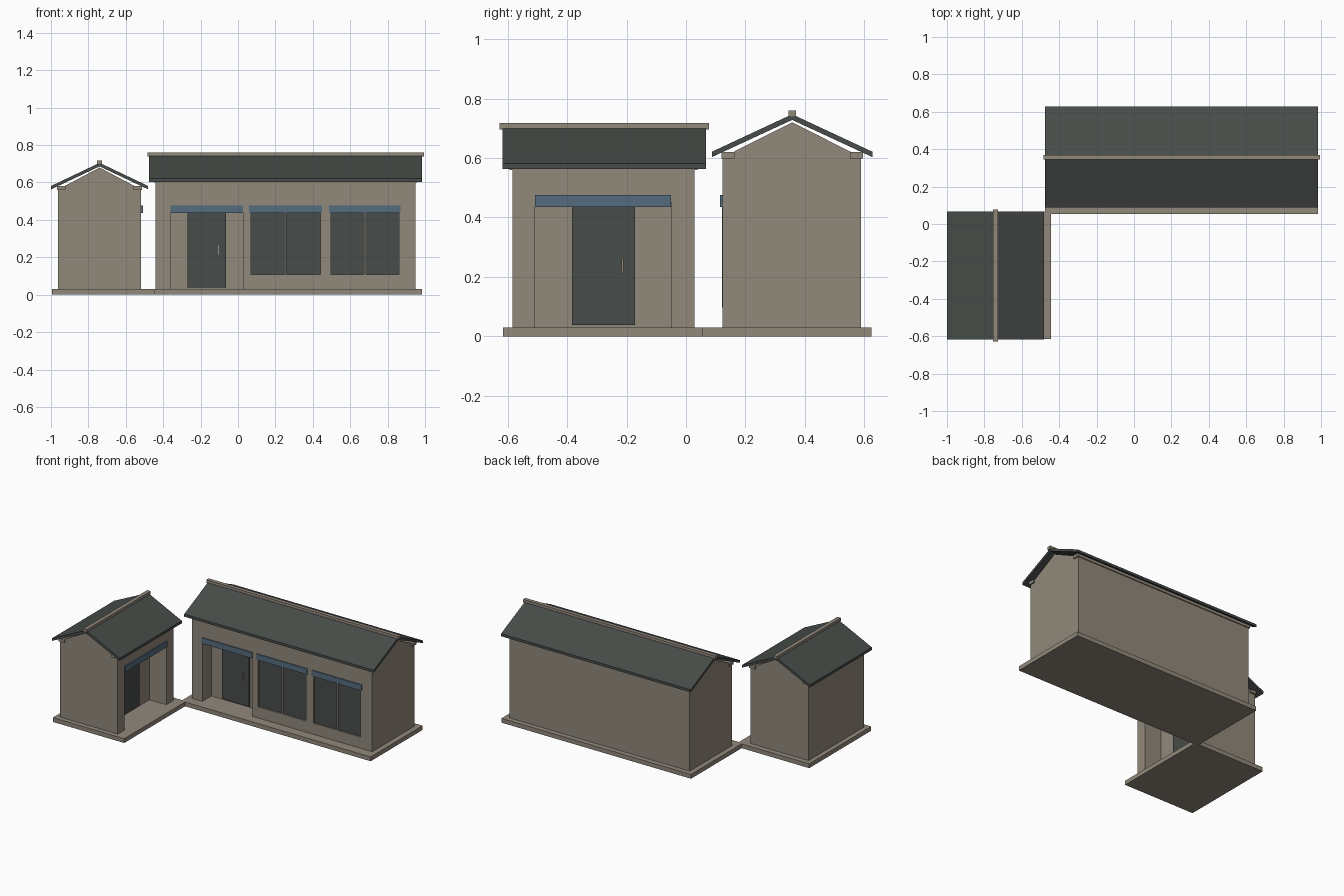
import bpy, bmesh
from mathutils import Matrix, Vector

if "Cube" in bpy.data.objects:
    bpy.data.objects.remove(bpy.data.objects["Cube"])


def material(name, rgb):
    m = bpy.data.materials.new(name)
    m.diffuse_color = (*rgb, 1)
    m.use_nodes = True
    m.node_tree.nodes["Principled BSDF"].inputs["Base Color"].default_value = m.diffuse_color
    return m


TAUPE = material("taupe stone", (0.285, 0.247, 0.198))
DARK = material("dark slate", (0.064, 0.073, 0.067))
BLUE = material("blue awning", (0.09, 0.15, 0.21))


def make(name, bm, mat):
    bmesh.ops.recalc_face_normals(bm, faces=bm.faces)
    me = bpy.data.meshes.new(name)
    bm.to_mesh(me)
    bm.free()
    ob = bpy.data.objects.new(name, me)
    bpy.context.collection.objects.link(ob)
    me.materials.append(mat)
    return ob


def box(name, x, y, z, mat=TAUPE):
    bm = bmesh.new()
    size = Matrix.Diagonal((x[1] - x[0], y[1] - y[0], z[1] - z[0], 1))
    mid = Vector((sum(x) / 2, sum(y) / 2, sum(z) / 2))
    bmesh.ops.create_cube(bm, size=1, matrix=Matrix.Translation(mid) @ size)
    return make(name, bm, mat)


def prism(name, profile, span, along, mat):
    """Extrude a (side, z) profile along the x or y axis."""
    bm = bmesh.new()
    put = (lambda s, z, t: (t, s, z)) if along == "x" else (lambda s, z, t: (s, t, z))
    face = bm.faces.new([bm.verts.new(put(s, z, span[0])) for s, z in profile])
    ext = bmesh.ops.extrude_face_region(bm, geom=[face])["geom"]
    move = Vector((0, 0, 0))
    move["xy".index(along)] = span[1] - span[0]
    bmesh.ops.translate(bm, vec=move, verts=[v for v in ext if isinstance(v, bmesh.types.BMVert)])
    return make(name, bm, mat)


def cut(ob, x, y, z):
    cutter = box("opening_cutter", x, y, z)
    cutter.hide_render = True
    mod = ob.modifiers.new("opening", "BOOLEAN")
    mod.operation, mod.solver, mod.object = "DIFFERENCE", "EXACT", cutter
    bpy.context.view_layer.objects.active = ob
    bpy.ops.object.modifier_apply(modifier=mod.name)
    bpy.data.objects.remove(cutter)


def roof(name, along, c, wall, length, over, eave, gable_top, top, half):
    """Gable, eave beams, roof shell and ridge, symmetric about side = c."""
    def place(part, side, span, z):
        xy = (span, side) if along == "x" else (side, span)
        box(name + part, xy[0], xy[1], z)
    prism(name + "_gable", [(c - wall, eave), (c + wall, eave), (c, gable_top)], length, along, TAUPE)
    beam = (length[0] - 0.01, length[1] + 0.01)
    for s in (-1, 1):
        place("_eave_beam", sorted((c + s * (wall + 0.004), c + s * (wall - 0.04))), beam, (eave - 0.003, eave + 0.018))
    low = eave + 0.001
    prism(name + "_roof", [(c - half, low), (c - half, low + 0.018), (c, top), (c + half, low + 0.018),
                           (c + half, low), (c, top - 0.019)], over, along, DARK)
    place("_ridge", (c - 0.013, c + 0.013), (over[0] - 0.01, over[1] + 0.01), (top - 0.009, top + 0.012))


# Paved bases
box("main_base", (-0.475, 0.985), (0.053, 0.623), (0, 0.03))
box("small_base", (-0.995, -0.445), (-0.616, 0.066), (0, 0.03))

# Main house walls with porch and window openings
FRONT = 0.122
windows = [(0.06, 0.45), (0.487, 0.87)]
walls = box("main_walls", (-0.44, 0.948), (FRONT, 0.588), (0.03, 0.602))
cut(walls, (-0.36, 0.026), (0.0, FRONT + 0.10), (0.0, 0.45))
for w in windows:
    cut(walls, w, (0.0, FRONT + 0.02), (0.10, 0.45))
roof("main", "x", 0.357, 0.234, (-0.44, 0.948), (-0.475, 0.985), 0.602, 0.72, 0.747, 0.27)

# Main door, handle and awning
box("main_door", (-0.27, -0.063), (FRONT + 0.09, FRONT + 0.102), (0.038, 0.449), DARK)
box("main_door_handle", (-0.108, -0.102), (FRONT + 0.082, FRONT + 0.091), (0.213, 0.265))
box("main_door_awning", (-0.36, 0.027), (0.115, FRONT), (0.436, 0.476), BLUE)

# Windows: glass, frame bars, awning
for a, b in windows:
    mid = (a + b) / 2
    box("window_glass", (a, b), (FRONT + 0.008, FRONT + 0.02), (0.10, 0.449), DARK)
    for p, q in ((a, a + 0.01), (mid - 0.005, mid + 0.005), (b - 0.01, b)):
        box("window_frame_post", (p, q), (FRONT - 0.001, FRONT + 0.015), (0.10, 0.449))
    box("window_frame_sill", (a, b), (FRONT - 0.001, FRONT + 0.015), (0.098, 0.108))
    box("window_awning", (a, b), (0.115, FRONT), (0.436, 0.476), BLUE)

# Small house walls with a porch facing +x
SIDE = -0.518
walls = box("small_walls", (-0.963, SIDE), (-0.583, 0.028), (0.03, 0.562))
cut(walls, (SIDE - 0.13, SIDE + 0.1), (-0.508, -0.048), (0.0, 0.45))
roof("small", "y", -0.74, 0.2225, (-0.583, 0.028), (-0.617, 0.067), 0.562, 0.68, 0.705, 0.26)

# Small house door, handle and awning
box("small_door", (SIDE - 0.132, SIDE - 0.12), (-0.383, -0.172), (0.038, 0.449), DARK)
box("small_door_handle", (SIDE - 0.121, SIDE - 0.112), (-0.217, -0.211), (0.21, 0.263))
box("small_door_awning", (SIDE, SIDE + 0.009), (-0.508, -0.05), (0.436, 0.476), BLUE)
